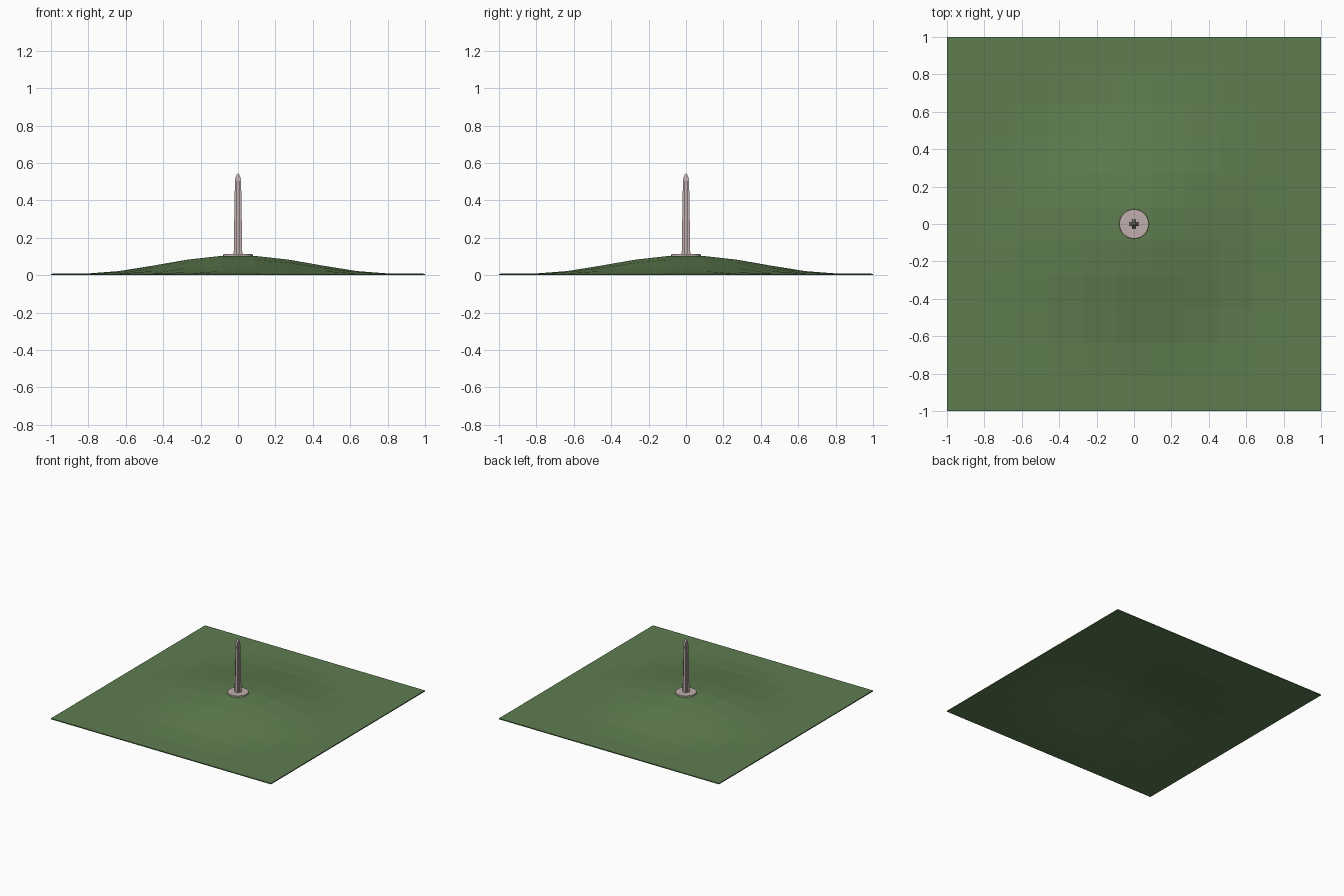
import bpy, bmesh, math

if "Cube" in bpy.data.objects:
    bpy.data.objects.remove(bpy.data.objects["Cube"])


def material(name, rgb):
    m = bpy.data.materials.new(name)
    m.diffuse_color = (*rgb, 1)
    m.use_nodes = True
    m.node_tree.nodes["Principled BSDF"].inputs["Base Color"].default_value = m.diffuse_color
    return m


def make_object(name, bm, mat):
    bmesh.ops.recalc_face_normals(bm, faces=bm.faces)
    me = bpy.data.meshes.new(name)
    bm.to_mesh(me)
    bm.free()
    me.materials.append(mat)
    ob = bpy.data.objects.new(name, me)
    bpy.context.collection.objects.link(ob)
    return ob


grass = material("grass green", (0.112, 0.205, 0.080))
stone = material("pinkish stone", (0.52, 0.43, 0.42))

# Hill: thin sheet of 11 x 11 cells with a cosine mound
THICK = 0.008
N = 11
bm = bmesh.new()


def hill_height(x, y):
    r = min(math.hypot(x, y) / 0.85, 1)
    return 0.0505 * (1 + math.cos(math.pi * r))


layers = []
for offset in (0, THICK):
    layers.append([[bm.verts.new((x, y, hill_height(x, y) + offset))
                    for x in (-1 + 2 * i / N for i in range(N + 1))]
                   for y in (-1 + 2 * j / N for j in range(N + 1))])
for g in layers:
    for j in range(N):
        for i in range(N):
            bm.faces.new((g[j][i], g[j][i + 1], g[j + 1][i + 1], g[j + 1][i]))
# rim of the sheet
lo, hi = layers
for k in range(N):
    for a, b in (((0, k), (0, k + 1)), ((N, k), (N, k + 1)),
                 ((k, 0), (k + 1, 0)), ((k, N), (k + 1, N))):
        bm.faces.new((lo[a[0]][a[1]], lo[b[0]][b[1]],
                      hi[b[0]][b[1]], hi[a[0]][a[1]]))
make_object("grassy_hill", bm, grass)

# Round base plate on the summit
bm = bmesh.new()
bmesh.ops.create_cone(bm, cap_ends=True, segments=24, radius1=0.08,
                      radius2=0.078, depth=0.015)
bmesh.ops.translate(bm, verts=bm.verts, vec=(0, 0, 0.1065))
make_object("base_plate", bm, stone)

# Obelisk: tapering column with notched corners and a pointed tip
bm = bmesh.new()
rings = []
for half, z in ((0.023, 0.110), (0.020, 0.30), (0.0165, 0.50),
                (0.013, 0.522), (0.007, 0.538), (0.002, 0.545)):
    o, n = half, half * 0.5
    outline = [(n, -o), (n, -n), (o, -n), (o, n), (n, n), (n, o),
               (-n, o), (-n, n), (-o, n), (-o, -n), (-n, -n), (-n, -o)]
    rings.append([bm.verts.new((x, y, z)) for x, y in outline])
for a, b in zip(rings, rings[1:]):
    for i in range(12):
        j = (i + 1) % 12
        bm.faces.new((a[i], a[j], b[j], b[i]))
bm.faces.new(rings[0])
bm.faces.new(rings[-1])
make_object("obelisk", bm, stone)
